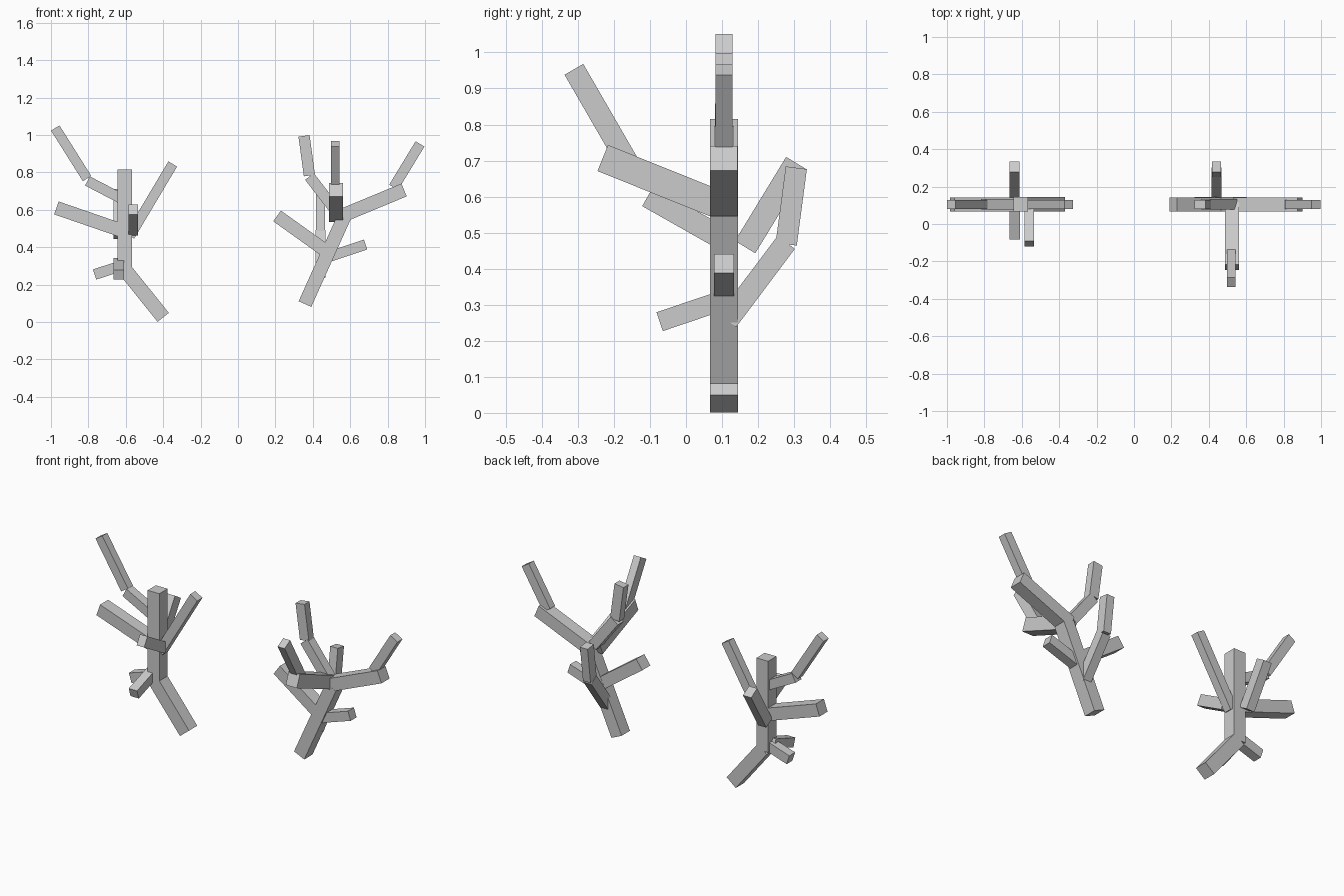
import bpy, bmesh
from mathutils import Vector


def limb(name, a, b, thick, side):
    """Square-cut beam from a to b: thick in its bending plane, side across it."""
    a, b = Vector(a), Vector(b)
    d = b - a
    across = Vector((1, 0, 0)) if abs(d.y) > abs(d.x) else Vector((0, 1, 0))
    up = across.cross(d).normalized()
    bm = bmesh.new()
    bmesh.ops.create_cube(bm, size=1)
    for v in bm.verts:
        x, y, z = v.co
        v.co = (a + b) / 2 + across * (x * side) + up * (y * thick) + d * z
    bmesh.ops.recalc_face_normals(bm, faces=bm.faces)
    mesh = bpy.data.meshes.new(name)
    bm.to_mesh(mesh)
    bm.free()
    bpy.context.collection.objects.link(bpy.data.objects.new(name, mesh))


Y = 0.105  # depth of both trunks

# limbs spreading sideways: name, (x, z) start, (x, z) end, thickness, depth
sideways = [
    # left tree
    ("left_tree_base", (-0.40, 0.025), (-0.605, 0.28), 0.077, 0.078),
    ("left_tree_trunk", (-0.605, 0.27), (-0.605, 0.815), 0.077, 0.078),
    ("left_tree_side_branch", (-0.60, 0.482), (-0.971, 0.61), 0.073, 0.076),
    ("left_tree_high_branch", (-0.605, 0.65), (-0.805, 0.754), 0.055, 0.055),
    ("left_tree_high_tip", (-0.807, 0.767), (-0.977, 1.037), 0.053, 0.047),
    ("left_tree_right_branch", (-0.578, 0.46), (-0.349, 0.845), 0.054, 0.048),
    ("left_tree_twig", (-0.578, 0.315), (-0.767, 0.254), 0.057, 0.055),
    # right tree
    ("right_tree_trunk", (0.358, 0.096), (0.567, 0.56), 0.074, 0.078),
    ("right_tree_right_branch", (0.543, 0.563), (0.888, 0.706), 0.074, 0.076),
    ("right_tree_right_tip", (0.832, 0.72), (0.973, 0.952), 0.055, 0.047),
    ("right_tree_left_branch", (0.527, 0.59), (0.382, 0.778), 0.059, 0.055),
    ("right_tree_left_tip", (0.382, 0.783), (0.353, 0.995), 0.060, 0.047),
    ("right_tree_low_branch", (0.468, 0.382), (0.209, 0.567), 0.070, 0.076),
    ("right_tree_twig", (0.489, 0.35), (0.682, 0.414), 0.056, 0.056),
]
for name, (x0, z0), (x1, z1), thick, side in sideways:
    limb(name, (x0, Y, z0), (x1, Y, z1), thick, side)

# limbs reaching forward or back: name, x, (y, z) start, (y, z) end, sizes
lengthways = [
    ("left_tree_front_branch", -0.56, (0.09, 0.49), (-0.106, 0.601), 0.063, 0.050),
    ("left_tree_front_twig", -0.638, (0.11, 0.315), (-0.073, 0.253), 0.055, 0.055),
    ("left_tree_back_branch", -0.638, (0.164, 0.46), (0.306, 0.693), 0.066, 0.054),
    ("right_tree_front_branch", 0.524, (0.105, 0.572), (-0.231, 0.707), 0.078, 0.074),
    ("right_tree_front_tip", 0.521, (-0.163, 0.697), (-0.311, 0.953), 0.060, 0.046),
    ("right_tree_back_branch", 0.441, (0.115, 0.256), (0.278, 0.473), 0.060, 0.054),
    ("right_tree_back_tip", 0.441, (0.278, 0.468), (0.306, 0.68), 0.059, 0.050),
]
for name, x, (y0, z0), (y1, z1), thick, side in lengthways:
    limb(name, (x, y0, z0), (x, y1, z1), thick, side)
